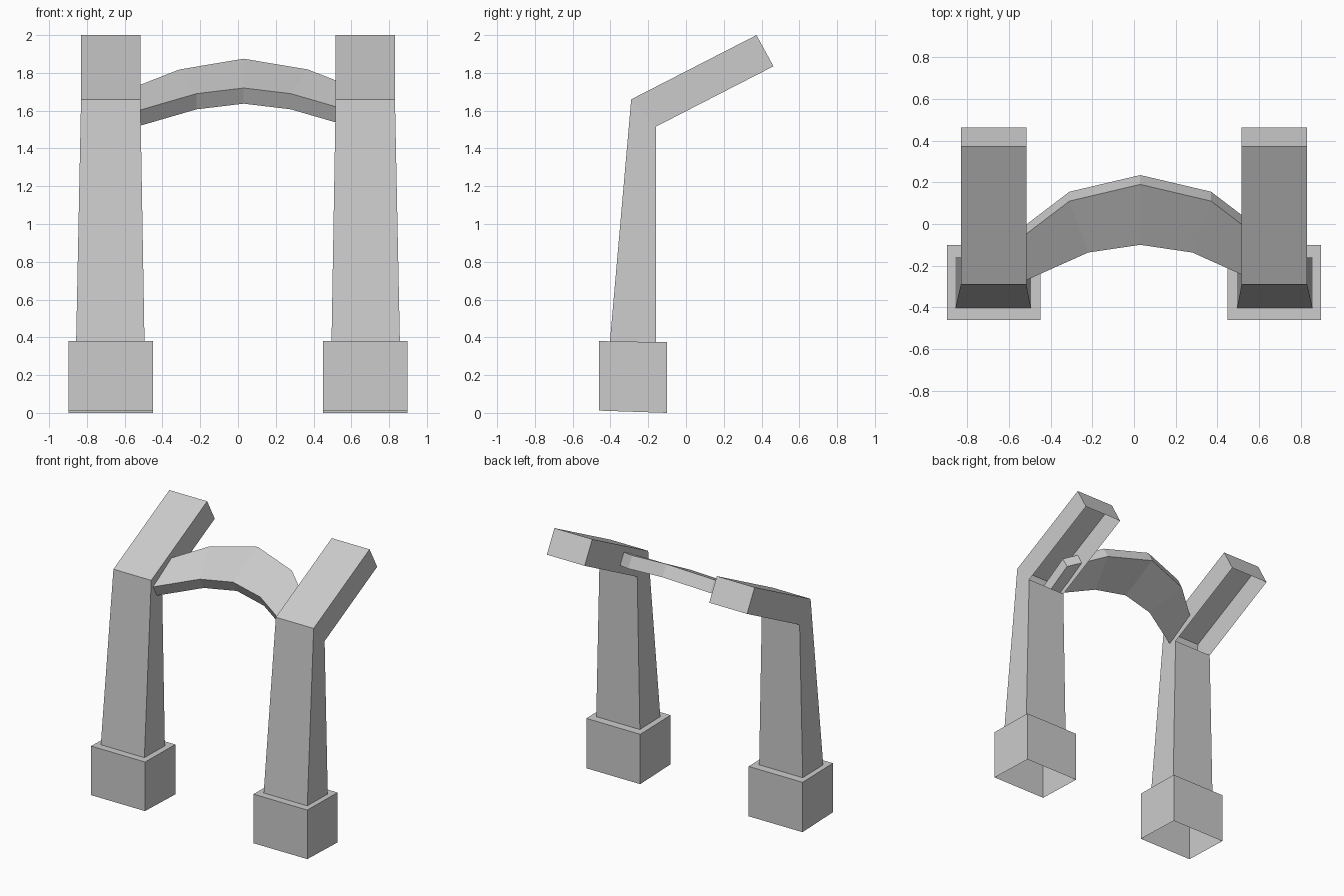
import bpy
import bmesh

if "Cube" in bpy.data.objects:
    bpy.data.objects.remove(bpy.data.objects["Cube"])

grey = bpy.data.materials.new("warm_grey")
grey.diffuse_color = (0.6, 0.6, 0.6, 1)
grey.use_nodes = True
grey.node_tree.nodes["Principled BSDF"].inputs["Base Color"].default_value = grey.diffuse_color


def make_object(name, verts, faces, flat_open=True):
    """Build a flat shaded mesh object with consistent normals."""
    mesh = bpy.data.meshes.new(name)
    mesh.from_pydata(verts, [], faces)
    bm = bmesh.new()
    bm.from_mesh(mesh)
    bmesh.ops.recalc_face_normals(bm, faces=bm.faces)
    bm.to_mesh(mesh)
    bm.free()
    mesh.materials.append(grey)
    obj = bpy.data.objects.new(name, mesh)
    bpy.context.collection.objects.link(obj)
    return obj


def foot(name, side):
    # Square socket, open underneath
    ring = [(-0.46, 0.012, 0.38), (-0.10, 0.0, 0.374)]
    verts = []
    for level in (1, 2):
        for x, r in ((0.45, 0), (0.897, 0), (0.897, 1), (0.45, 1)):
            verts.append((side * x, ring[r][0], ring[r][level]))
    faces = [(i, (i + 1) % 4, (i + 1) % 4 + 4, i + 4) for i in range(4)]
    faces.append((4, 5, 6, 7))
    make_object(name, verts, faces)


def bent_post(name, side):
    # Side profile (y, z, inner x, outer x): tapered leg, then sloping arm
    profile = [
        (-0.403, 0.375, 0.495, 0.857),
        (-0.29, 1.66, 0.517, 0.831),
        (0.373, 2.0, 0.517, 0.831),
        (0.463, 1.835, 0.517, 0.831),
        (-0.16, 1.515, 0.517, 0.831),
        (-0.16, 0.37, 0.495, 0.857),
    ]
    verts = [(side * p[2], p[0], p[1]) for p in profile]
    verts += [(side * p[3], p[0], p[1]) for p in profile]
    # Front, top, end and back strips; the underside of the arm stays open
    faces = [(i, i + 1, i + 7, i + 6) for i in (0, 1, 2, 4)]
    # Both cheeks, leg part and arm part
    for o in (0, 6):
        faces += [(o, o + 1, o + 4, o + 5), (o + 1, o + 2, o + 3, o + 4)]
    make_object(name, verts, faces)


for label, side in (("left", -1), ("right", 1)):
    foot(label + "_foot", side)
    bent_post(label + "_post", side)

# Sloping arched crosspiece, its ends buried in the arms
centre = 0.03
front_half = [(0.0, -0.10, 1.72), (0.25, -0.137, 1.69), (0.57, -0.28, 1.597)]
back_half = [(0.0, 0.19, 1.875), (0.34, 0.11, 1.818), (0.57, -0.065, 1.728)]


def full_arc(half):
    left = [(centre - x, y, z) for x, y, z in reversed(half[1:])]
    return left + [(centre + x, y, z) for x, y, z in half]


top = full_arc(front_half), full_arc(back_half)
rows = [top[0], top[1]]
rows += [[(x, y + 0.045, z - 0.083) for x, y, z in r] for r in (top[1], top[0])]
n = len(rows[0])
verts = [v for r in rows for v in r]
faces = []
for r in range(4):
    a, b = r * n, ((r + 1) % 4) * n
    faces += [(a + i, a + i + 1, b + i + 1, b + i) for i in range(n - 1)]
for end in (0, n - 1):
    faces.append(tuple(r * n + end for r in range(4)))
make_object("arched_crosspiece", verts, faces)
